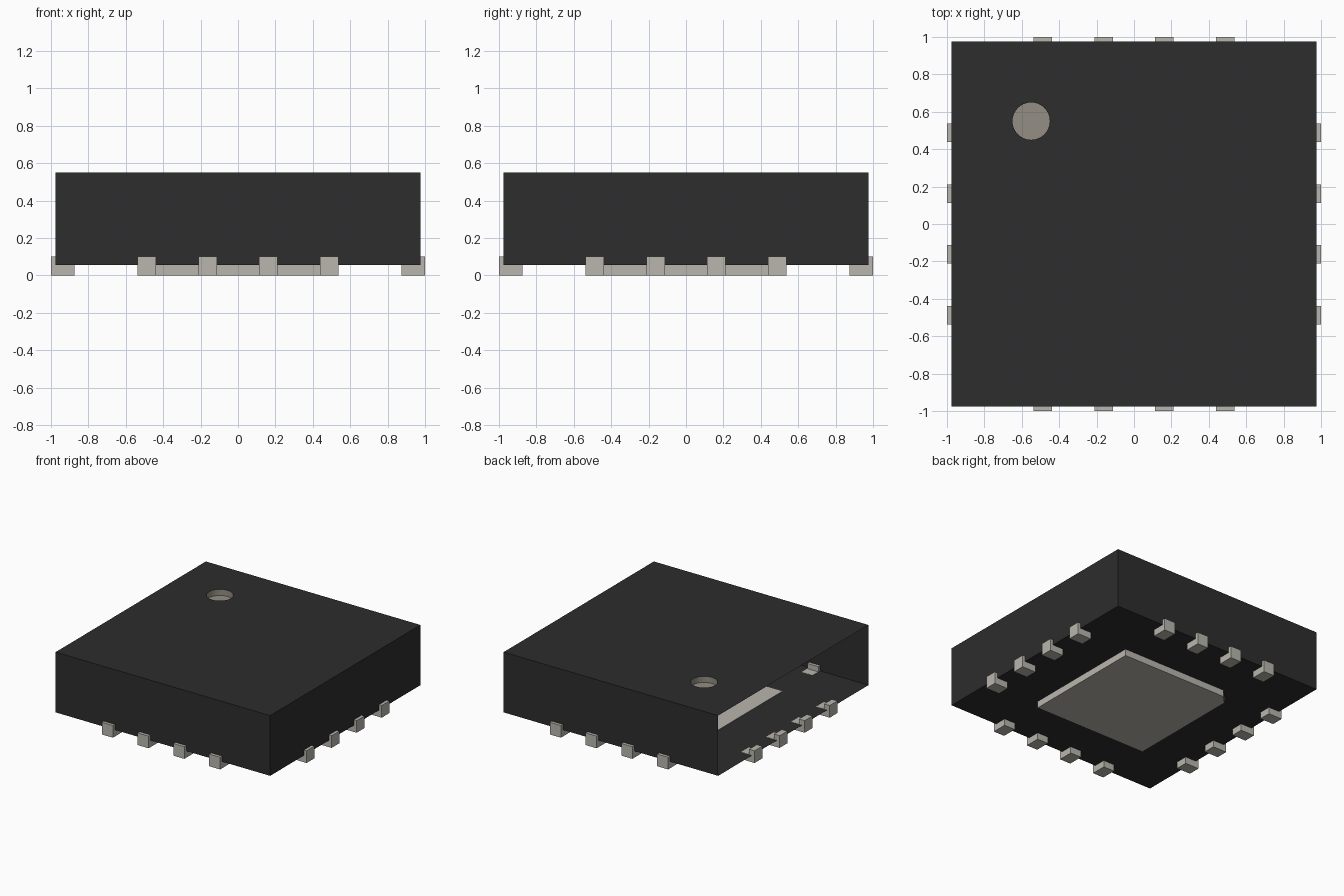
import bpy, bmesh, math
from mathutils import Matrix, Vector

if "Cube" in bpy.data.objects:
    bpy.data.objects.remove(bpy.data.objects["Cube"], do_unlink=True)


def material(name, rgb):
    m = bpy.data.materials.new(name)
    m.use_nodes = True
    m.diffuse_color = (*rgb, 1)
    m.node_tree.nodes["Principled BSDF"].inputs["Base Color"].default_value = (*rgb, 1)
    return m


BLACK = material("black_plastic", (0.0262, 0.0262, 0.0262))
METAL = material("tinned_metal", (0.485, 0.468, 0.418))
MARK = material("marker_grey", (0.296, 0.275, 0.231))


def finish(name, bm, mat):
    mesh = bpy.data.meshes.new(name)
    bm.to_mesh(mesh)
    bm.free()
    mesh.materials.append(mat)
    ob = bpy.data.objects.new(name, mesh)
    bpy.context.collection.objects.link(ob)
    return ob


def prism(name, outline, depth, mat):
    """Extrude a flat closed outline along a vector."""
    bm = bmesh.new()
    face = bm.faces.new([bm.verts.new(p) for p in outline])
    new = bmesh.ops.extrude_face_region(bm, geom=[face])["geom"]
    bmesh.ops.translate(bm, vec=depth, verts=[v for v in new if isinstance(v, bmesh.types.BMVert)])
    bmesh.ops.recalc_face_normals(bm, faces=bm.faces)
    return finish(name, bm, mat)


HALF, BOTTOM, TOP = 0.975, 0.055, 0.55
DOT_X, DOT_Y, DOT_R, DOT_DEPTH, SIDES = -0.55, 0.55, 0.1, 0.05, 32


def dot_ring(bm, z):
    return [bm.verts.new((DOT_X + DOT_R * math.cos(2 * math.pi * i / SIDES),
                          DOT_Y + DOT_R * math.sin(2 * math.pi * i / SIDES), z))
            for i in range(SIDES)]


def loop_edges(bm, verts):
    return [bm.edges.new((verts[i], verts[(i + 1) % len(verts)])) for i in range(len(verts))]


# Body: thin shell, open on the -x side, with a round hole in its top
bm = bmesh.new()
corners = [(-HALF, -HALF), (HALF, -HALF), (HALF, HALF), (-HALF, HALF)]
low = [bm.verts.new((x, y, BOTTOM)) for x, y in corners]
high = [bm.verts.new((x, y, TOP)) for x, y in corners]
edges = loop_edges(bm, high) + loop_edges(bm, dot_ring(bm, TOP))
bmesh.ops.triangle_fill(bm, edges=edges, use_beauty=True, normal=Vector((0, 0, 1)))
for f in bm.faces:
    f.normal_update()
    if f.normal.z < 0:
        f.normal_flip()
bm.faces.new(low[::-1])
for i in range(3):
    bm.faces.new((low[i], low[i + 1], high[i + 1], high[i]))
finish("body_shell", bm, BLACK)

# Recessed marker cup at the first-pin corner
bm = bmesh.new()
rim, base = dot_ring(bm, TOP), dot_ring(bm, TOP - DOT_DEPTH)
bm.faces.new(base)
for i in range(SIDES):
    j = (i + 1) % SIDES
    bm.faces.new((rim[i], rim[j], base[j], base[i]))
finish("marker_recess", bm, MARK)

# Centre pad with one clipped corner
P, C = 0.515, 0.07
prism("centre_pad", [(-P, -P, 0), (P, -P, 0), (P, P, 0), (-P + C, P, 0), (-P, P - C, 0)],
      (0, 0, 0.058), METAL)

# L-shaped pins, four per side
profile = [(0.875, 0), (1, 0), (1, 0.1), (0.95, 0.1), (0.95, 0.057), (0.875, 0.057)]
for side, label in enumerate(("left", "back", "right", "front")):
    for k in range(4):
        y = -0.4875 + 0.325 * k
        pin = prism(f"{label}_pin_{k + 1}", [(x, y - 0.05, z) for x, z in profile],
                    (0, 0.1, 0), METAL)
        pin.data.transform(Matrix.Rotation(side * math.pi / 2, 4, 'Z'))
